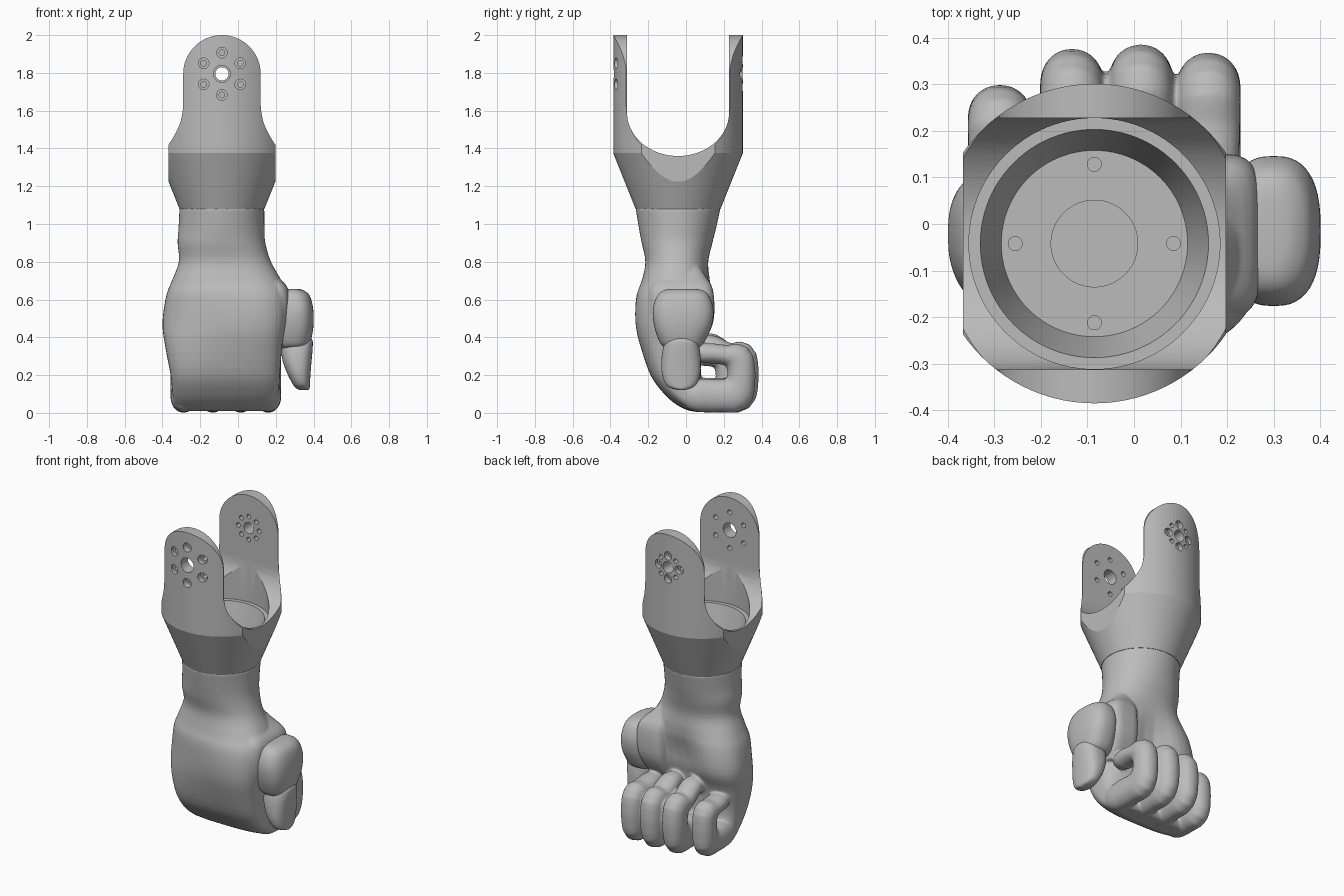
import bpy, bmesh, math
from mathutils import Vector

cube = bpy.data.objects.get("Cube")
if cube:
    bpy.data.objects.remove(cube, do_unlink=True)

grey = bpy.data.materials.new("plain grey")
grey.use_nodes = True
grey.diffuse_color = (0.5, 0.5, 0.5, 1)
grey.node_tree.nodes["Principled BSDF"].inputs["Base Color"].default_value = (0.5, 0.5, 0.5, 1)

CX, CY = -0.085, -0.042      # axis of the wrist coupling
PIVOT_Z = 1.795


def skin(name, rings):
    """Closed solid through a list of equally long point rings."""
    bm = bmesh.new()
    rows = [[bm.verts.new(p) for p in ring] for ring in rings]
    n = len(rows[0])
    for a, b in zip(rows, rows[1:]):
        for i in range(n):
            j = (i + 1) % n
            bm.faces.new((a[i], a[j], b[j], b[i]))
    bm.faces.new(rows[0])
    bm.faces.new(rows[-1])
    bmesh.ops.recalc_face_normals(bm, faces=bm.faces)
    mesh = bpy.data.meshes.new(name)
    bm.to_mesh(mesh)
    bm.free()
    mesh.materials.append(grey)
    ob = bpy.data.objects.new(name, mesh)
    bpy.context.collection.objects.link(ob)
    return ob


def activate(ob):
    bpy.ops.object.select_all(action='DESELECT')
    ob.select_set(True)
    bpy.context.view_layer.objects.active = ob


def smooth(ob, angle):
    activate(ob)
    bpy.ops.object.shade_smooth_by_angle(angle=math.radians(angle))


def oval(n, p):
    """Unit superellipse."""
    pts = []
    for i in range(n):
        a = math.tau * i / n
        c, s = math.cos(a), math.sin(a)
        pts.append((math.copysign(abs(c) ** (2 / p), c), math.copysign(abs(s) ** (2 / p), s)))
    return pts


def spline(rows, steps):
    """Smooth interpolation of a list of equally long tuples."""
    out = []
    for i in range(len(rows) - 1):
        quad = [rows[max(i - 1, 0)], rows[i], rows[i + 1], rows[min(i + 2, len(rows) - 1)]]
        for k in range(steps):
            t = k / steps
            out.append([b + t * (c - a) / 2 + t * t * (a - 2.5 * b + 2 * c - d / 2)
                        + t ** 3 * (1.5 * (b - c) + (d - a) / 2) for a, b, c, d in zip(*quad)])
    return out + [list(rows[-1])]


def loft(name, rows, hollow=0.0, slant=0.0):
    """Rows of z, x range, y range and squareness; the palm is hollowed and slanted."""
    rings = []
    for z, x0, x1, y0, y1, p in spline(rows, 4):
        ring = []
        for u, v in oval(48, p):
            x, y = (x0 + x1 + u * (x1 - x0)) / 2, (y0 + y1 + v * (y1 - y0)) / 2
            if v > 0:
                dip = ((x + 0.05) / 0.12) ** 2 + ((z - 0.52) / 0.16) ** 2
                y -= hollow * v * math.exp(-dip)
            y -= slant * (x - CX) * math.exp(-((z - 0.5) / 0.2) ** 2)
            ring.append((x, y, z))
        rings.append(ring)
    return skin(name, rings)


def lathe(name, profile):
    return skin(name, [[(CX + r * u, CY + r * v, z) for u, v in oval(96, 2)] for r, z in profile])


def cut(ob, tool, operation='DIFFERENCE'):
    mod = ob.modifiers.new("cut", 'BOOLEAN')
    mod.operation, mod.object, mod.solver = operation, tool, 'EXACT'
    activate(ob)
    bpy.ops.object.modifier_apply(modifier=mod.name)
    bpy.data.objects.remove(tool, do_unlink=True)


def drill(ob, dx, dz, r, y0, y1):
    """Hole along y, measured from the pivot."""
    cut(ob, skin("drill", [[(CX + dx + r * u, y, PIVOT_Z + dz + r * v) for u, v in oval(24, 2)]
                           for y in (y0, y1)]))


# Forked coupling: turned body trimmed to a round-topped plate outline
fork = lathe("fork_coupling", [(0.225, 1.08), (0.343, 1.375), (0.343, 2.05)])
half = [(0.2825, 1.0)]
half += [(0.205 + 0.0775 * (1 - k / 10) ** 2, 1.42 + 0.022 * k) for k in range(11)]
half += [(0.205 * math.cos(a), PIVOT_Z + 0.205 * math.sin(a))
         for a in (math.pi / 2 * k / 20 for k in range(20))]
outline = half + [(0, 2.0)] + [(-x, z) for x, z in reversed(half)]
cut(fork, skin("outline", [[(CX + x, y, z) for x, z in outline] for y in (-1, 1)]), 'INTERSECT')

# U-shaped slot between the two arms
slot = [(0.27 * math.cos(a), 1.59 + 0.23 * math.sin(a))
        for a in (-math.pi * k / 48 for k in range(49))]
slot += [(-0.27, 2.2), (0.27, 2.2)]
cut(fork, skin("slot", [[(x, CY + y, z) for y, z in slot] for x in (-1, 1)]))

# Stepped socket with a shallow recess and four screw holes in its floor
cut(fork, lathe("socket", [(0.2, 1.15), (0.245, 1.33), (0.2695, 1.33), (0.2695, 1.65)]))
cut(fork, lathe("recess", [(0.093, 1.145), (0.093, 1.2)]))
for u, v in oval(4, 2):
    cut(fork, skin("screw", [[(CX + 0.17 * u + 0.015 * c, CY + 0.17 * v + 0.015 * s, z)
                              for c, s in oval(16, 2)] for z in (1.13, 1.2)]))

# Front arm: pivot hole and six counterbored holes
drill(fork, 0, 0, 0.045, -0.5, -0.2)
for k in range(6):
    a = math.pi / 6 + math.pi / 3 * k
    dx, dz = 0.112 * math.cos(a), 0.112 * math.sin(a)
    drill(fork, dx, dz, 0.028, -0.5, -0.345)
    drill(fork, dx, dz, 0.015, -0.5, -0.2)

# Back arm: pivot hole inside a tight ring of large and small holes
drill(fork, 0, 0, 0.035, 0.1, 0.5)
for k in range(8):
    a = math.pi / 4 * k
    dx, dz = 0.072 * math.cos(a), 0.072 * math.sin(a)
    drill(fork, dx, dz, 0.014, 0.1, 0.5)
    if k % 2 == 0:
        drill(fork, dx, dz, 0.026, 0.265, 0.5)
smooth(fork, 15)

# Wrist and palm
hand = loft("hand", [
    (1.085, -0.31, 0.14, -0.267, 0.183, 2),
    (0.98, -0.315, 0.14, -0.25, 0.16, 2),
    (0.9, -0.32, 0.145, -0.235, 0.14, 2.1),
    (0.8, -0.313, 0.175, -0.215, 0.12, 2.2),
    (0.7, -0.35, 0.23, -0.232, 0.135, 2.4),
    (0.62, -0.38, 0.26, -0.255, 0.145, 2.5),
    (0.48, -0.4, 0.255, -0.256, 0.135, 2.6),
    (0.36, -0.387, 0.235, -0.237, 0.09, 2.9),
    (0.2, -0.357, 0.222, -0.187, 0.08, 3.3),
    (0.1, -0.347, 0.217, -0.115, 0.12, 3.4),
    (0.04, -0.34, 0.205, -0.045, 0.14, 3),
    (0.01, -0.3, 0.17, 0.02, 0.12, 3)], hollow=0.05, slant=0.13)

# Squarer mound of the palm that carries the thumb
mound = loft("thumb_mound", [
    (0.82, 0.04, 0.12, -0.1, 0.04, 3), (0.73, 0.05, 0.2, -0.15, 0.1, 3.2),
    (0.65, 0.06, 0.268, -0.195, 0.143, 4), (0.5, 0.06, 0.268, -0.2, 0.148, 4),
    (0.4, 0.06, 0.245, -0.175, 0.11, 4), (0.33, 0.06, 0.225, -0.14, 0.06, 4)])

# Curled fingers: y, z, half thickness and half width along the curl
CURL = [(-0.02, 0.14, 0.05, 0.05), (0.04, 0.1, 0.085, 0.066), (0.12, 0.095, 0.092, 0.069),
        (0.2, 0.093, 0.09, 0.069), (0.27, 0.105, 0.1, 0.069), (0.3, 0.17, 0.08, 0.069),
        (0.302, 0.24, 0.077, 0.069), (0.283, 0.3, 0.08, 0.069), (0.22, 0.315, 0.056, 0.068),
        (0.14, 0.325, 0.055, 0.065), (0.085, 0.322, 0.052, 0.056), (0.05, 0.305, 0.03, 0.03)]
parts = [mound]
for name, x, reach, height, lift in (
        ("index_finger", 0.16, 0.965, 0.97, 0), ("middle_finger", 0.015, 1.015, 1, 0.03),
        ("ring_finger", -0.133, 0.985, 1, 0.04), ("little_finger", -0.288, 0.75, 0.92, 0)):
    curl = spline([(y * reach, z * height + (lift if i > 8 else 0), thick * height, wide)
                   for i, (y, z, thick, wide) in enumerate(CURL)], 3)
    path = [Vector((x, y, z)) for y, z, _, _ in curl]
    rings = []
    for i, (_, _, thick, wide) in enumerate(curl):
        along = (path[min(i + 1, len(path) - 1)] - path[max(i - 1, 0)]).normalized()
        out = Vector((0, along.z, -along.y))
        rings.append([path[i] + Vector((wide * u, 0, 0)) + out * thick * v for u, v in oval(24, 2.1)])
    parts.append(skin(name, rings))

# Fuse the palm, mound and fingers into one soft surface
activate(hand)
for part in parts:
    part.select_set(True)
bpy.ops.object.join()
fuse = hand.modifiers.new("fuse", 'REMESH')
fuse.mode, fuse.voxel_size = 'VOXEL', 0.007
soften = hand.modifiers.new("soften", 'SMOOTH')
soften.factor, soften.iterations = 0.5, 8
activate(hand)
for mod in (fuse, soften):
    bpy.ops.object.modifier_apply(modifier=mod.name)
smooth(hand, 60)

# Thumb: rounded base joint and a narrower tip pointing down
base = loft("thumb_base", [
    (0.657, 0.27, 0.31, -0.06, 0.03, 2.2), (0.65, 0.24, 0.345, -0.115, 0.085, 2.3),
    (0.62, 0.21, 0.38, -0.152, 0.122, 2.5), (0.55, 0.2, 0.398, -0.175, 0.145, 2.6),
    (0.47, 0.2, 0.4, -0.17, 0.138, 2.6), (0.4, 0.2, 0.39, -0.15, 0.11, 2.5),
    (0.355, 0.21, 0.375, -0.125, 0.08, 2.4), (0.335, 0.24, 0.34, -0.08, 0.03, 2.4)])
tip = loft("thumb_tip", [
    (0.41, 0.25, 0.37, -0.06, 0.015, 2.3), (0.385, 0.235, 0.394, -0.105, 0.06, 2.4),
    (0.34, 0.23, 0.395, -0.122, 0.072, 2.5), (0.28, 0.235, 0.39, -0.13, 0.078, 2.5),
    (0.21, 0.26, 0.384, -0.128, 0.076, 2.5), (0.155, 0.288, 0.381, -0.11, 0.058, 2.4),
    (0.132, 0.305, 0.379, -0.082, 0.03, 2.3), (0.122, 0.325, 0.373, -0.045, -0.005, 2.2)])
for ob in (base, tip):
    smooth(ob, 50)
